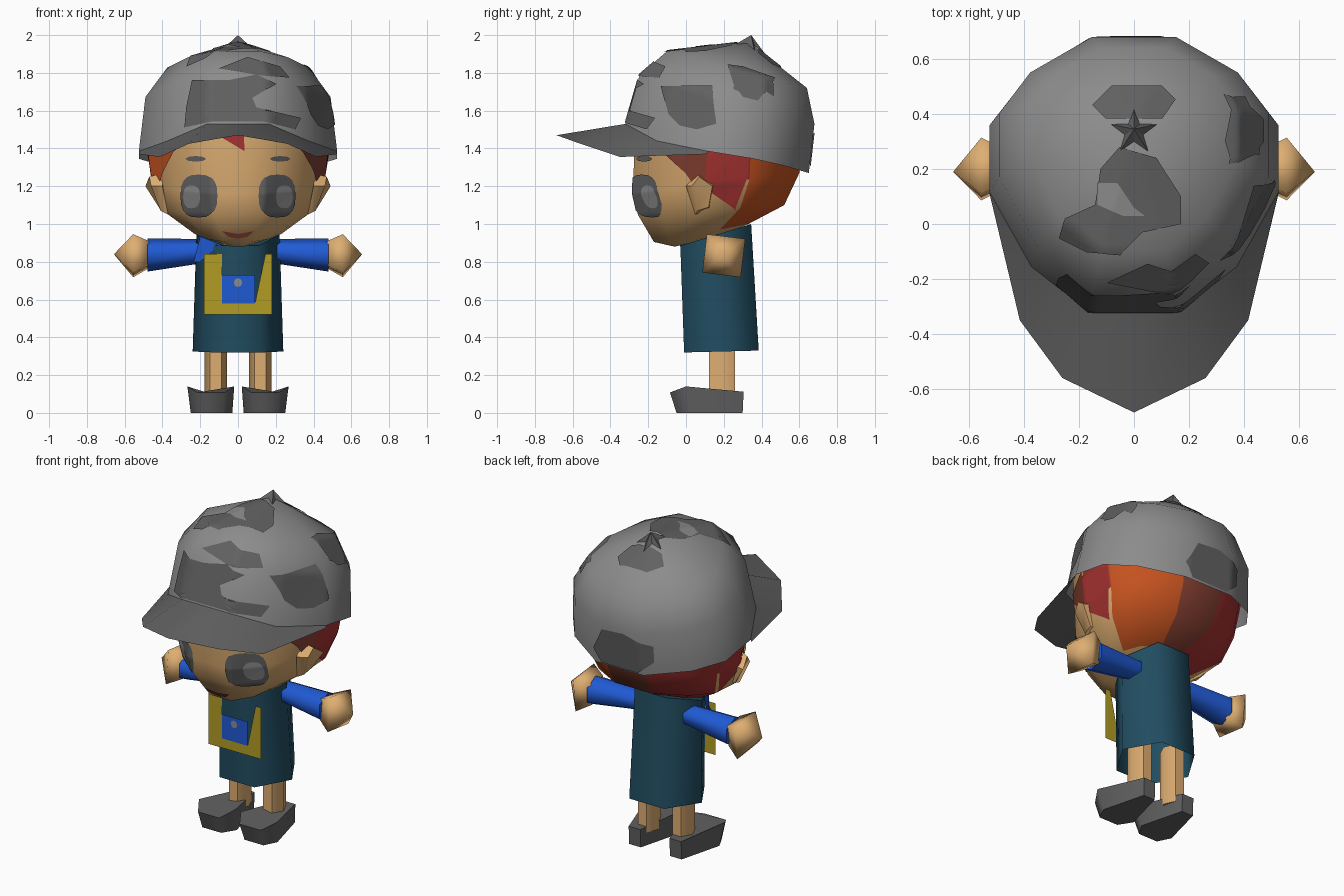
import bpy, bmesh, math
from mathutils import Vector
from mathutils.bvhtree import BVHTree

if "Cube" in bpy.data.objects:
    bpy.data.objects.remove(bpy.data.objects["Cube"])


def material(name, r, g, b):
    m = bpy.data.materials.new(name)
    m.diffuse_color = tuple(((c / 255 + 0.055) / 1.055) ** 2.4 for c in (r, g, b)) + (1,)
    m.use_nodes = True
    m.node_tree.nodes["Principled BSDF"].inputs["Base Color"].default_value = m.diffuse_color
    return m


LIGHT = material("light_grey", 140, 140, 140)
DARK = material("dark_grey", 97, 97, 97)
SKIN = material("skin", 222, 174, 114)
RED = material("hair_red", 165, 50, 48)
ORANGE = material("hair_orange", 200, 84, 32)
BROWN = material("hair_brown", 130, 62, 48)
TEAL = material("teal", 33, 77, 97)
BLUE = material("blue", 32, 90, 212)
YELLOW = material("yellow", 178, 156, 36)


def finish(name, bm, mats, angle=40, recalc=True):
    if recalc:
        bmesh.ops.recalc_face_normals(bm, faces=bm.faces)
    me = bpy.data.meshes.new(name)
    bm.to_mesh(me)
    bm.free()
    for m in mats:
        me.materials.append(m)
    ob = bpy.data.objects.new(name, me)
    bpy.context.collection.objects.link(ob)
    bpy.ops.object.select_all(action='DESELECT')
    ob.select_set(True)
    bpy.context.view_layer.objects.active = ob
    bpy.ops.object.shade_smooth_by_angle(angle=math.radians(angle))
    return ob


def loft(name, rings, mats, bottom=True, top=True, rule=None, angle=40, apex=None):
    """Skin closed rings; returns a ray-castable tree of the surface."""
    bm = bmesh.new()
    vs = [[bm.verts.new(p) for p in r] for r in rings]
    n = len(rings[0])
    for b in range(len(vs) - 1):
        for i in range(n):
            j = (i + 1) % n
            f = bm.faces.new((vs[b][i], vs[b][j], vs[b + 1][j], vs[b + 1][i]))
            f.material_index = rule(b, i) if rule else 0
    if bottom:
        bm.faces.new(vs[0][::-1])
    if apex:
        a = bm.verts.new(apex)
        for i in range(n):
            bm.faces.new((vs[-1][i], vs[-1][(i + 1) % n], a))
    elif top:
        bm.faces.new(vs[-1])
    bmesh.ops.recalc_face_normals(bm, faces=bm.faces)
    tree = BVHTree.FromBMesh(bm)
    finish(name, bm, mats, angle)
    return tree


def mirrored(half):
    return half + [(-x, y, z) for x, y, z in reversed(half)]


# Half outline shared by head and cap: (width fraction, front-to-back fraction)
OUTLINE = [(.31, 0), (.71, .17), (1, .45), (1, .70), (.77, .86), (.31, 1)]


def ring(hw, y0, y1, z0, z1, outline=OUTLINE):
    return mirrored([(u * hw, y0 + v * (y1 - y0), z0 + v * (z1 - z0)) for u, v in outline])


def plate(name, pts, mat, y=None):
    """Flat polygon; with y given, pts are (x, z)."""
    bm = bmesh.new()
    bm.faces.new([bm.verts.new(p if y is None else (p[0], y, p[1])) for p in pts])
    return finish(name, bm, [mat], recalc=False)


def decal(name, tree, side, pts, mat, lift=.006, rings=10, split=6):
    """Thin painted patch: outline projected on a surface from one side."""
    place = {'front': lambda a, b: ((a, -3, b), (0, 1, 0)),
             'back': lambda a, b: ((a, 3, b), (0, -1, 0)),
             'right': lambda a, b: ((3, a, b), (-1, 0, 0)),
             'left': lambda a, b: ((-3, a, b), (1, 0, 0)),
             'top': lambda a, b: ((a, b, 4), (0, 0, -1))}[side]

    def drop(p):
        o, d = place(p.x, p.y)
        o, d = Vector(o), Vector(d)
        loc, nor = tree.ray_cast(o, d)[:2]
        if loc is None:
            loc, nor = tree.find_nearest(o + d * 2.6)[:2]
        return loc + nor * lift, d
    pts = [Vector(p) for p in pts]
    c = sum(pts, Vector((0, 0))) / len(pts)
    edge = [p.lerp(pts[(i + 1) % len(pts)], k / split)
            for i, p in enumerate(pts) for k in range(split)]
    bm = bmesh.new()
    hub, d = drop(c)
    hub = bm.verts.new(hub)
    prev = None
    for r in range(1, rings + 1):
        cur = [bm.verts.new(drop(c.lerp(p, r / rings))[0]) for p in edge]
        for i in range(len(cur)):
            j = (i + 1) % len(cur)
            bm.faces.new((hub, cur[i], cur[j]) if prev is None
                         else (prev[i], cur[i], cur[j], prev[j]))
        prev = cur
    bm.normal_update()
    if sum((f.normal * f.calc_area() for f in bm.faces), Vector()).dot(d) > 0:
        bmesh.ops.reverse_faces(bm, faces=bm.faces)
    finish(name, bm, [mat], 60, recalc=False)


def oval(cx, cy, rx, ry, n=16, power=1.0):
    """Ellipse; a power below 1 makes it boxier."""
    def box(v):
        return math.copysign(abs(v) ** power, v)
    return [(cx + rx * box(math.cos(2 * math.pi * i / n)), cy + ry * box(math.sin(2 * math.pi * i / n)))
            for i in range(n)]


# Head with hair facets around the back
HAIR = {2: 1, 3: 2, 4: 2, 5: 3, 6: 1, 7: 1, 8: 1}


def head_rule(band, sector):
    lower_back = band > 0 and 3 <= sector <= 7
    return HAIR.get(sector, 0) if band == 3 or lower_back else 0


head = loft("head", [ring(.10, -.06, .22, .88, .95), ring(.23, -.17, .33, .905, 1.0),
                     ring(.40, -.255, .52, 1.05, 1.1), ring(.45, -.28, .60, 1.16, 1.27),
                     ring(.49, -.27, .61, 1.56, 1.40)],
            [SKIN, RED, ORANGE, BROWN], rule=head_rule, angle=50)
for s, side, m in ((1, 'right', BROWN), (-1, 'left', ORANGE)):
    decal("side_hair_" + side, head, side, [(.09, 1.40), (.33, 1.36), (.33, 1.26), (.26, 1.08), (.10, 1.19)],
          RED, .005)
    decal("temple_hair_" + side, head, side,
          [(-.17, 1.43), (.12, 1.42), (.10, 1.20), (.05, 1.20), (0, 1.27), (-.12, 1.38)], m, .007)
    decal("eye_" + side, head, 'front', oval(s * .205, 1.15, .096, .112, 20, .75), DARK)
    decal("eye_shine_" + side, head, 'front', oval(s * .24, 1.145, .045, .06, 16, .8), LIGHT, .009)
    decal("brow_" + side, head, 'front', oval(s * .22, 1.345, .055, .015, 8), DARK)
    # Ear
    loft("ear_" + side, [[(s * .40, .0, 1.2), (s * .40, .06, 1.27), (s * .40, .15, 1.22),
                          (s * .37, .13, 1.08), (s * .37, .05, 1.05)],
                         [(s * .46, .03, 1.2), (s * .47, .07, 1.25), (s * .49, .14, 1.20),
                          (s * .42, .12, 1.09), (s * .41, .06, 1.07)]], [SKIN], angle=50)
decal("mouth", head, 'front', [(-.085, .965), (0, .95), (.085, .965), (.05, .935), (0, .925), (-.05, .935)], BROWN)
decal("fringe", head, 'front', [(-.09, 1.46), (.03, 1.49), (.035, 1.385)], RED)

# Cap dome
rim_z = [1.53, 1.44, 1.385, 1.345, 1.31, 1.27]
rim = mirrored([(u * .525, -.32 + v * .97, z) for (u, v), z in zip(OUTLINE, rim_z)])
cap = loft("cap_dome", [rim, ring(.49, -.245, .68, 1.79, 1.53), ring(.375, -.10, .64, 1.915, 1.72)],
           [LIGHT], bottom=False, apex=(0, .33, 1.965), angle=60)

# Painted patches on the cap
PATCHES = [
    ('top', [(-.05, .28), (.08, .24), (.17, .1), (.17, 0), (.03, -.03), (-.05, -.11),
             (-.17, -.1), (-.27, -.05), (-.25, .02), (-.14, .07), (-.12, .2)]),
    ('top', [(-.15, .43), (-.08, .5), (.1, .5), (.15, .45), (.1, .38), (-.1, .38)]),
    ('top', [(.36, .46), (.4, .46), (.46, .34), (.45, .25), (.39, .26)]),
    ('front', [(-.28, 1.51), (-.27, 1.62), (-.24, 1.76), (-.05, 1.76), (.1, 1.79), (.2, 1.74),
               (.07, 1.68), (.1, 1.61), (.33, 1.56), (.3, 1.50), (.14, 1.54), (-.14, 1.54)]),
    ('front', [(-.1, 1.82), (.08, 1.79), (.27, 1.77), (.22, 1.83), (.05, 1.88)]),
    ('right', [(-.13, 1.73), (.14, 1.73), (.16, 1.53), (.06, 1.5), (-.03, 1.52), (-.09, 1.58)]),
    ('right', [(.22, 1.84), (.3, 1.83), (.47, 1.77), (.42, 1.7), (.38, 1.65), (.3, 1.67), (.25, 1.74)]),
    ('back', [(-.22, 1.46), (-.05, 1.51), (.1, 1.5), (.17, 1.36), (.12, 1.28), (-.13, 1.28), (-.22, 1.36)]),
]
for k, (side, pts) in enumerate(PATCHES):
    decal(f"cap_patch_{k + 1}", cap, side, pts, DARK, .006)
decal("cap_patch_gap", cap, 'top', [(-.13, .15), (-.06, .15), (.0, .06), (.04, .03), (-.04, .03), (-.13, .07)],
      LIGHT, .0085)

# Brim: strip between the front rim and the outer edge
inner = [rim[2], rim[1], rim[0], (0, -.32, 1.53)]
outer = [(.525, .11, 1.37), (.415, -.35, 1.355), (.26, -.56, 1.425), (0, -.685, 1.47)]
inner += [(-x, y, z) for x, y, z in inner[-2::-1]]
outer += [(-x, y, z) for x, y, z in outer[-2::-1]]
bm = bmesh.new()
a, b = ([bm.verts.new(p) for p in row] for row in (inner, outer))
for i in range(6):
    bm.faces.new((a[i], a[i + 1], b[i + 1], b[i]))
finish("cap_brim", bm, [DARK], recalc=False)

# Star-shaped button draped over the crown
star = []
for i in range(10):
    r, t = (.088, .035)[i % 2], math.pi / 2 + i * math.pi / 5
    x, y = r * math.cos(t), .335 + r * math.sin(t)
    hit = cap.ray_cast(Vector((x, y, 4)), Vector((0, 0, -1)))[0]
    star.append((x, y, hit.z + .004))
loft("cap_button", [star], [DARK], bottom=False, apex=(0, .345, 2.0), angle=10)

# Six-sided tunic
TUNIC = [(.5, 0), (1, .5), (.5, 1)]
loft("tunic", [ring(.24, -.01, .385, .32, .33, TUNIC), ring(.22, -.03, .345, .885, 1.0, TUNIC)],
     [TEAL], bottom=False, angle=65)

# Bag on the front: frame, pouch and button
plate("bag_frame", [(-.18, .84), (-.18, .52), (.18, .52), (.18, .84), (.145, .84), (.09, .58),
                    (-.085, .58), (-.085, .84)], YELLOW, -.034)
plate("bag_pouch", [(-.085, .58), (.09, .58), (.09, .73), (-.085, .73)], BLUE, -.037)
plate("pouch_button", oval(0, .69, .022, .024, 8), LIGHT, -.040)
plate("shoulder_strap", [(-.235, .11, .80), (-.2, .02, .8), (-.09, -.036, .89), (-.2, .06, .935)], BLUE)


def tube(axis_x, r_y, r_z, n, turn, cz=.838, cy=.20):
    return [(axis_x, cy + r_y * math.cos(2 * math.pi * i / n + turn),
             cz + r_z * math.sin(2 * math.pi * i / n + turn)) for i in range(n)]


for s, side in ((1, "right"), (-1, "left")):
    # Sleeve and hand
    loft("sleeve_" + side, [tube(s * .14, .07, .06, 6, math.pi / 6, .86),
                            tube(s * .48, .10, .088, 6, math.pi / 6, .836)], [BLUE], angle=65)
    t = math.pi / 4 - .12
    loft("hand_" + side, [tube(s * .47, .09, .09, 4, t), tube(s * .555, .145, .145, 4, t, .832)],
         [SKIN], apex=(s * .657, .19, .84), angle=85)
    # Leg
    loft("leg_" + side, [[(s * .118 + .06 * math.cos(i * math.pi / 3), .19 + .08 * math.sin(i * math.pi / 3), z)
                          for i in range(6)] for z in (.08, .45)], [SKIN], angle=65)
    # Shoe: blunt toe, widest ahead of the leg, narrow heel
    base = [(.08, -.05), (.21, -.05), (.25, .03), (.18, .30), (.10, .30), (.03, .03)]
    upper = [(.07, -.085, .108), (.215, -.085, .108), (.268, .0, .14), (.18, .305, .112),
             (.10, .305, .112), (.02, .0, .14)]
    loft("shoe_" + side, [[(s * x, y, 0) for x, y in base], [(s * x, y, z) for x, y, z in upper]],
         [DARK], angle=65)
